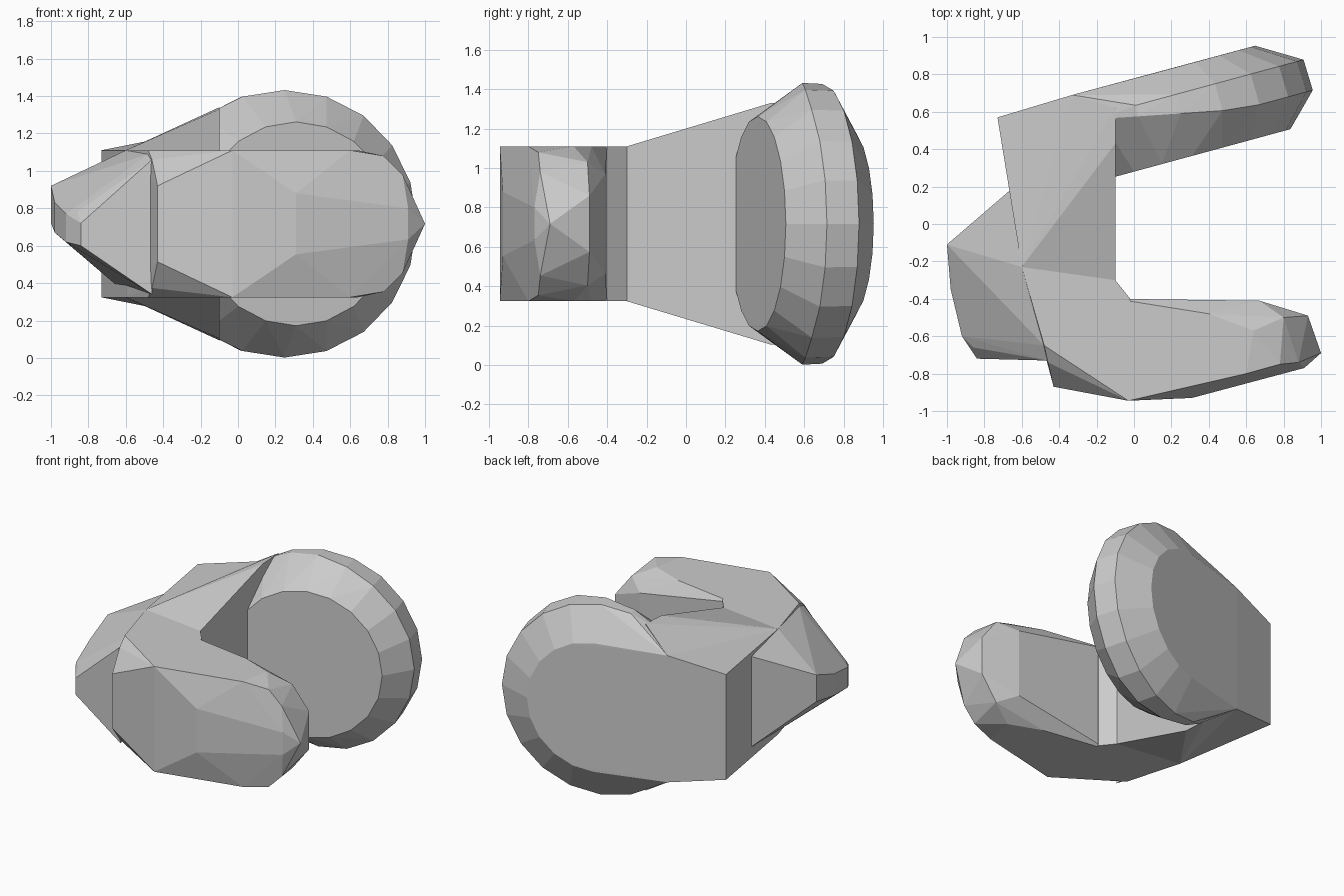
import bpy, bmesh, math

if "Cube" in bpy.data.objects:
    bpy.data.objects.remove(bpy.data.objects["Cube"])

MID = 0.717            # height of the horizontal symmetry plane
TILT = math.radians(15.2)


def both(points):
    """Mirror (x, y, z) points across the middle height."""
    return points + [(x, y, 2 * MID - z) for x, y, z in points]


def hull(name, points):
    """Faceted solid wrapped around a few control points."""
    bm = bmesh.new()
    for p in points:
        bm.verts.new(p)
    bmesh.ops.convex_hull(bm, input=bm.verts[:])
    loose = [v for v in bm.verts if not v.link_faces]
    bmesh.ops.delete(bm, geom=loose, context='VERTS')
    bmesh.ops.dissolve_limit(bm, angle_limit=0.01, verts=bm.verts[:], edges=bm.edges[:])
    bmesh.ops.recalc_face_normals(bm, faces=bm.faces[:])
    me = bpy.data.meshes.new(name)
    bm.to_mesh(me)
    bm.free()
    ob = bpy.data.objects.new(name, me)
    bpy.context.collection.objects.link(ob)
    return ob


def tilted(u, n, z):
    """Point in the frame of the tilted back paddle."""
    c, s = math.cos(TILT), math.sin(TILT)
    return (u * c - n * s, u * s + n * c, z)


# Back paddle: bevelled round disc reaching towards the spine
rings = [(0.270, 0.545, 0), (0.44, 0.715, 0.2), (0.61, 0.71, 0), (0.75, 0.48, 0)]
disc = []
for n, r, skew in rings:
    for i in range(20):
        a = 2 * math.pi * i / 20
        u = 0.395 + r * math.cos(a)
        shift = min(0.16, skew * max(0, 0.72 - u))
        disc.append(tilted(u, n + shift, MID + r * math.sin(a)))
paddle = hull("back_paddle", disc + both([(-0.33, 0.69, 1.19)]))

# Spine joining the paddle to the front arm: outer and inner wedges
spine_out = hull("spine_outer", both([
    (-0.73, 0.57, 1.11), (-0.33, 0.69, 1.19), (-0.46, 0.16, 1.12),
    (-0.63, 0.20, 1.11), (-0.60, -0.23, 1.11), (-0.20, 0.30, 1.13)]))
spine_in = hull("spine_inner", both([
    (-0.46, 0.16, 1.12), (-0.33, 0.69, 1.19), (-0.10, 0.62, 1.34),
    (-0.10, 0.43, 1.33), (-0.10, 0.27, 1.25), (-0.10, -0.30, 1.11),
    (-0.60, -0.23, 1.11)]))

# Elbow at the front corner
elbow = hull("elbow", both([
    (-0.10, -0.30, 1.11), (-0.02, -0.40, 1.11), (-0.03, -0.945, 1.11),
    (-0.60, -0.23, 1.11), (-0.48, -0.65, 1.11), (-0.46, -0.74, 1.06),
    (-0.43, -0.87, 0.92)]))

# Front arm with bevelled tip
arm = hull("front_arm", both([
    (-0.10, -0.40, 1.11), (-0.03, -0.945, 1.11), (0.40, -0.48, 1.11),
    (0.64, -0.57, 1.11), (0.60, -0.80, 1.11), (0.78, -0.75, 1.08),
    (0.31, -0.93, 0.88), (0.67, -0.41, 0.97), (0.80, -0.50, 1.03),
    (0.93, -0.49, 0.86), (0.88, -0.74, 0.98), (0.91, -0.77, 0.80),
    (1.00, -0.69, 0.717)]))

# Side lobe on the left
lobe = hull("side_lobe", [
    (-0.64, 0.20, 1.09), (-0.64, 0.20, 0.38), (-0.60, -0.23, 1.11),
    (-1.00, -0.11, 0.92), (-1.00, -0.11, 0.72), (-0.82, -0.18, 0.95),
    (-0.98, -0.35, 0.83), (-0.98, -0.35, 0.67), (-0.92, -0.60, 0.77),
    (-0.92, -0.60, 0.62), (-0.86, -0.66, 0.78), (-0.84, -0.72, 0.72),
    (-0.84, -0.72, 0.60), (-0.46, -0.73, 1.06), (-0.46, -0.73, 0.34),
    (-0.48, -0.65, 1.09)])

# Fuse everything into one body
others = [spine_out, spine_in, elbow, arm, lobe]
for ob in others:
    mod = paddle.modifiers.new("fuse_" + ob.name, 'BOOLEAN')
    mod.operation = 'UNION'
    mod.solver = 'EXACT'
    mod.object = ob
bpy.context.view_layer.update()
deps = bpy.context.evaluated_depsgraph_get()
mesh = bpy.data.meshes.new_from_object(paddle.evaluated_get(deps))
paddle.modifiers.clear()
paddle.data = mesh
paddle.name = "clamp_body"
for ob in others:
    bpy.data.objects.remove(ob)
